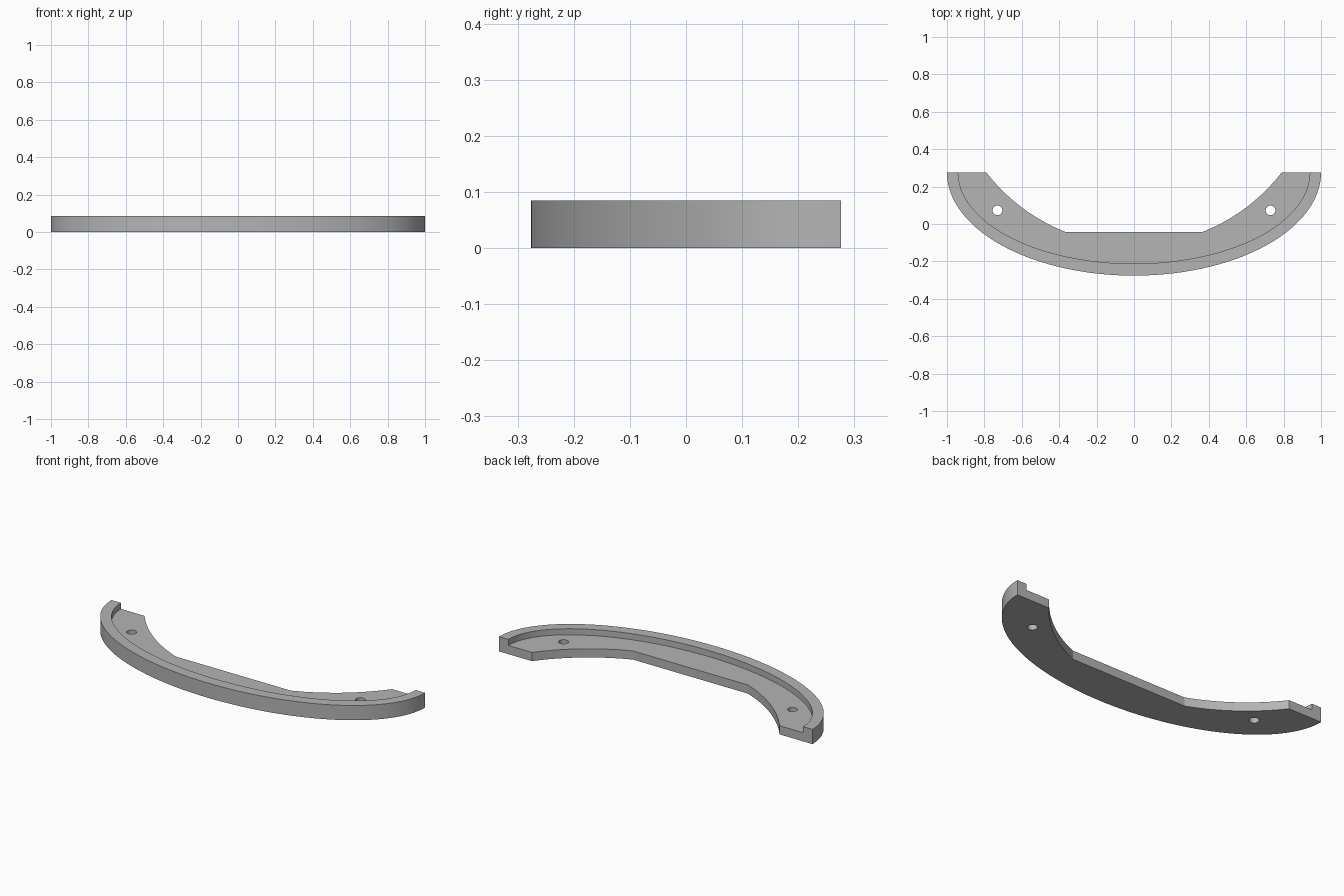
import bpy
import bmesh
from math import cos, sin, pi, atan2, radians

BACK, HEIGHT, LEDGE = 0.276, 0.085, 0.05

cube = bpy.data.objects.get("Cube")
if cube:
    bpy.data.objects.remove(cube, do_unlink=True)

grey = bpy.data.materials.new("plain_grey")
grey.use_nodes = True
grey.diffuse_color = (0.46, 0.46, 0.46, 1)
grey.node_tree.nodes["Principled BSDF"].inputs["Base Color"].default_value = grey.diffuse_color


def arc(cx, cy, rx, ry, start, end, steps):
    """Points along an elliptical arc."""
    angles = [start + (end - start) * i / steps for i in range(steps + 1)]
    return [(cx + rx * cos(a), cy + ry * sin(a)) for a in angles]


def prism(name, outline, z0, z1):
    """Extrude a flat outline into a solid."""
    bm = bmesh.new()
    face = bm.faces.new([bm.verts.new((x, y, z0)) for x, y in outline])
    top = bmesh.ops.extrude_face_region(bm, geom=[face])["geom"]
    verts = [v for v in top if isinstance(v, bmesh.types.BMVert)]
    bmesh.ops.translate(bm, verts=verts, vec=(0, 0, z1 - z0))
    bmesh.ops.recalc_face_normals(bm, faces=bm.faces)
    mesh = bpy.data.meshes.new(name)
    bm.to_mesh(mesh)
    bm.free()
    mesh.materials.append(grey)
    obj = bpy.data.objects.new(name, mesh)
    bpy.context.collection.objects.link(obj)
    return obj


# Crescent body: half-ellipse outside, two circular arcs and a flat inside
outer = arc(0, BACK, 1, 0.552, pi, 2 * pi, 72)
centre = 0.886
start = atan2(BACK - centre, 0.79)
end = atan2(-0.043 - centre, 0.367)
right_arc = arc(0, centre, 0.998, 0.998, start, end, 14)
left_arc = [(-x, y) for x, y in reversed(right_arc)]
body = prism("curved_bracket", outer + right_arc + left_arc, 0, HEIGHT)

# Pocket that leaves the raised outer rim, and the two screw holes
pocket_outline = arc(0, BACK, 0.94, 0.488, pi, 2 * pi, 72) + [(0.94, 0.5), (-0.94, 0.5)]
cutters = [prism("rim_pocket_cutter", pocket_outline, LEDGE, 0.2)]
for side, x in (("left", 0.73), ("right", -0.73)):
    circle = arc(x, 0.073, 0.026, 0.026, 0, 2 * pi, 32)[:-1]
    cutters.append(prism(side + "_hole_cutter", circle, -0.1, 0.2))

bpy.ops.object.select_all(action="DESELECT")
body.select_set(True)
bpy.context.view_layer.objects.active = body
for cutter in cutters:
    cutter.hide_render = True
    cut = body.modifiers.new(cutter.name, "BOOLEAN")
    cut.operation = "DIFFERENCE"
    cut.solver = "EXACT"
    cut.object = cutter
    bpy.ops.object.modifier_apply(modifier=cut.name)
    bpy.data.objects.remove(cutter, do_unlink=True)

bpy.ops.object.shade_smooth_by_angle(angle=radians(15))
